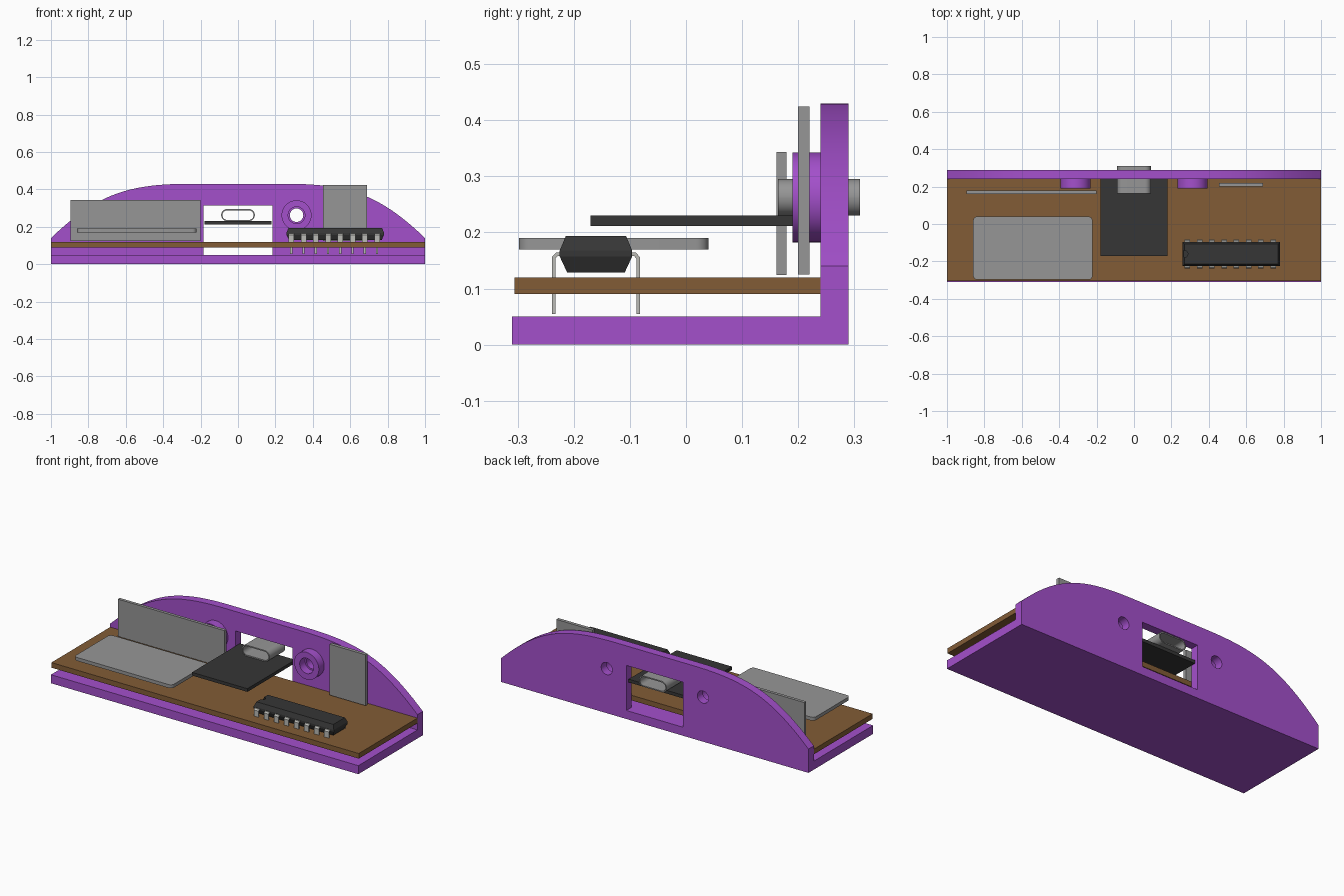
import bpy, bmesh, math
from mathutils import Vector

if "Cube" in bpy.data.objects:
    bpy.data.objects.remove(bpy.data.objects["Cube"])


def material(name, rgb):
    m = bpy.data.materials.new(name)
    m.diffuse_color = (*rgb, 1)
    m.use_nodes = True
    m.node_tree.nodes["Principled BSDF"].inputs["Base Color"].default_value = m.diffuse_color
    return m


PURPLE = material("purple plastic", (0.37, 0.08, 0.60))
BROWN = material("brown board", (0.223, 0.107, 0.037))
GREY = material("grey metal", (0.305, 0.305, 0.305))
BLACK = material("black", (0.037, 0.037, 0.037))
SILVER = material("light pin metal", (0.50, 0.50, 0.47))


def prism(name, pts, lo, hi, axis, mat, smooth=False):
    """Extrude a 2D outline along an axis; the outline uses the other two axes in order."""
    def place(p, t):
        c = list(p)
        c.insert("xyz".index(axis), t)
        return Vector(c)
    bm = bmesh.new()
    a = [bm.verts.new(place(p, lo)) for p in pts]
    b = [bm.verts.new(place(p, hi)) for p in pts]
    bm.faces.new(a)
    bm.faces.new(b[::-1])
    n = len(pts)
    for i in range(n):
        j = (i + 1) % n
        bm.faces.new((a[i], b[i], b[j], a[j]))
    bmesh.ops.recalc_face_normals(bm, faces=bm.faces)
    me = bpy.data.meshes.new(name)
    bm.to_mesh(me)
    bm.free()
    me.materials.append(mat)
    ob = bpy.data.objects.new(name, me)
    bpy.context.collection.objects.link(ob)
    if smooth:
        soften(ob)
    return ob


def activate(ob):
    bpy.ops.object.select_all(action='DESELECT')
    ob.select_set(True)
    bpy.context.view_layer.objects.active = ob


def soften(ob):
    activate(ob)
    bpy.ops.object.shade_smooth_by_angle(angle=math.radians(30))


def box(name, x, y, z, mat):
    return prism(name, [(x[0], y[0]), (x[1], y[0]), (x[1], y[1]), (x[0], y[1])], *z, 'z', mat)


def rounded(x, y, r, n=8):
    """Rounded rectangle outline."""
    pts = []
    corners = [(x[1] - r, y[1] - r), (x[0] + r, y[1] - r), (x[0] + r, y[0] + r), (x[1] - r, y[0] + r)]
    for k, (cx, cy) in enumerate(corners):
        for i in range(n + 1):
            a = math.pi / 2 * (k + i / n)
            pts.append((cx + r * math.cos(a), cy + r * math.sin(a)))
    return pts


def circle(cx, cy, r, n=40):
    return [(cx + r * math.cos(2 * math.pi * i / n), cy + r * math.sin(2 * math.pi * i / n)) for i in range(n)]


def cut(ob, cutter):
    activate(ob)
    m = ob.modifiers.new("cut", 'BOOLEAN')
    m.operation, m.solver, m.object = 'DIFFERENCE', 'EXACT', cutter
    bpy.ops.object.modifier_apply(modifier=m.name)
    bpy.data.objects.remove(cutter)


# Base and arched back wall
box("base_plate", (-1, 1), (-0.31, 0.24), (0, 0.05), PURPLE)
P = [Vector(p) for p in ((1, 0.14), (0.75, 0.38), (0.58, 0.43), (0.25, 0.43))]
arch = []
for i in range(25):
    t = i / 24
    s = 1 - t
    arch.append(tuple(P[0] * s**3 + P[1] * 3 * s * s * t + P[2] * 3 * s * t * t + P[3] * t**3))
outline = [(1, 0)] + arch + [(-x, z) for x, z in reversed(arch)] + [(-1, 0)]
wall = prism("back_wall", outline, 0.24, 0.29, 'y', PURPLE)

# Window and screw holes in the wall, with bosses around the holes
cut(wall, box("window_cutter", (-0.185, 0.185), (0.2, 0.33), (0.05, 0.315), PURPLE))
for side, x in (("left", -0.313), ("right", 0.313)):
    cut(wall, prism("hole_cutter", circle(x, 0.262, 0.036), 0.2, 0.33, 'y', PURPLE))
    boss = prism(side + "_screw_boss", circle(x, 0.262, 0.08), 0.19, 0.24, 'y', PURPLE)
    cut(boss, prism("bore_cutter", circle(x, 0.262, 0.045), 0.15, 0.3, 'y', PURPLE))
    soften(boss)
soften(wall)

# Circuit board
box("circuit_board", (-1, 1), (-0.306, 0.24), (0.09, 0.12), BROWN)

# Grey modules
prism("flat_module", rounded((-0.86, -0.222), (-0.298, 0.04), 0.022), 0.17, 0.19, 'z', GREY, True)
box("wide_upright_plate", (-0.895, -0.2), (0.161, 0.179), (0.124, 0.343), GREY)
box("tall_upright_plate", (0.455, 0.69), (0.20, 0.22), (0.125, 0.424), GREY)

# Controller board with a hollow rounded connector
box("controller_board", (-0.18, 0.18), (-0.17, 0.275), (0.211, 0.23), BLACK)
shell = prism("connector_shell", rounded((-0.09, 0.09), (0.23, 0.295), 0.032), 0.164, 0.31, 'y', GREY)
cut(shell, prism("shell_cutter", rounded((-0.083, 0.083), (0.237, 0.288), 0.025), 0.1, 0.4, 'y', GREY))
soften(shell)

# Chip body with tapered sides and ends
bm = bmesh.new()
rings = []
for z, inset in ((0.129, 0.013), (0.157, 0.0), (0.168, 0.0), (0.194, 0.011)):
    x0, x1, y0, y1 = 0.259 + inset, 0.781 - inset, -0.225 + inset, -0.096 - inset
    rings.append([bm.verts.new(c) for c in ((x0, y0, z), (x1, y0, z), (x1, y1, z), (x0, y1, z))])
bm.faces.new(rings[0])
bm.faces.new(rings[-1])
for a, b in zip(rings, rings[1:]):
    for i in range(4):
        j = (i + 1) % 4
        bm.faces.new((a[i], a[j], b[j], b[i]))
bmesh.ops.recalc_face_normals(bm, faces=bm.faces)
me = bpy.data.meshes.new("chip_body")
bm.to_mesh(me)
bm.free()
me.materials.append(BLACK)
chip = bpy.data.objects.new("chip_body", me)
bpy.context.collection.objects.link(chip)
cut(chip, prism("notch_cutter", circle(0.27, -0.16, 0.018, 20), 0.182, 0.25, 'z', BLACK))

# Chip pins: wide bent shoulder, then a narrow leg through the board
for side, s in (("front", -1), ("back", 1)):
    for i in range(8):
        x = 0.285 + 0.0655 * i

        def out(d, z):
            return (-0.1605 + s * d, z)
        shoulder = [out(0.06, 0.158), out(0.068, 0.158), out(0.0725, 0.153), out(0.0725, 0.118),
                    out(0.0785, 0.118), out(0.0785, 0.156), out(0.071, 0.164), out(0.06, 0.164)]
        prism(f"{side}_pin_shoulder_{i + 1}", shoulder, x - 0.015, x + 0.015, 'x', SILVER)
        leg = [out(0.0725, 0.055), out(0.0785, 0.055), out(0.0785, 0.119), out(0.0725, 0.119)]
        prism(f"{side}_pin_leg_{i + 1}", leg, x - 0.006, x + 0.006, 'x', SILVER)
